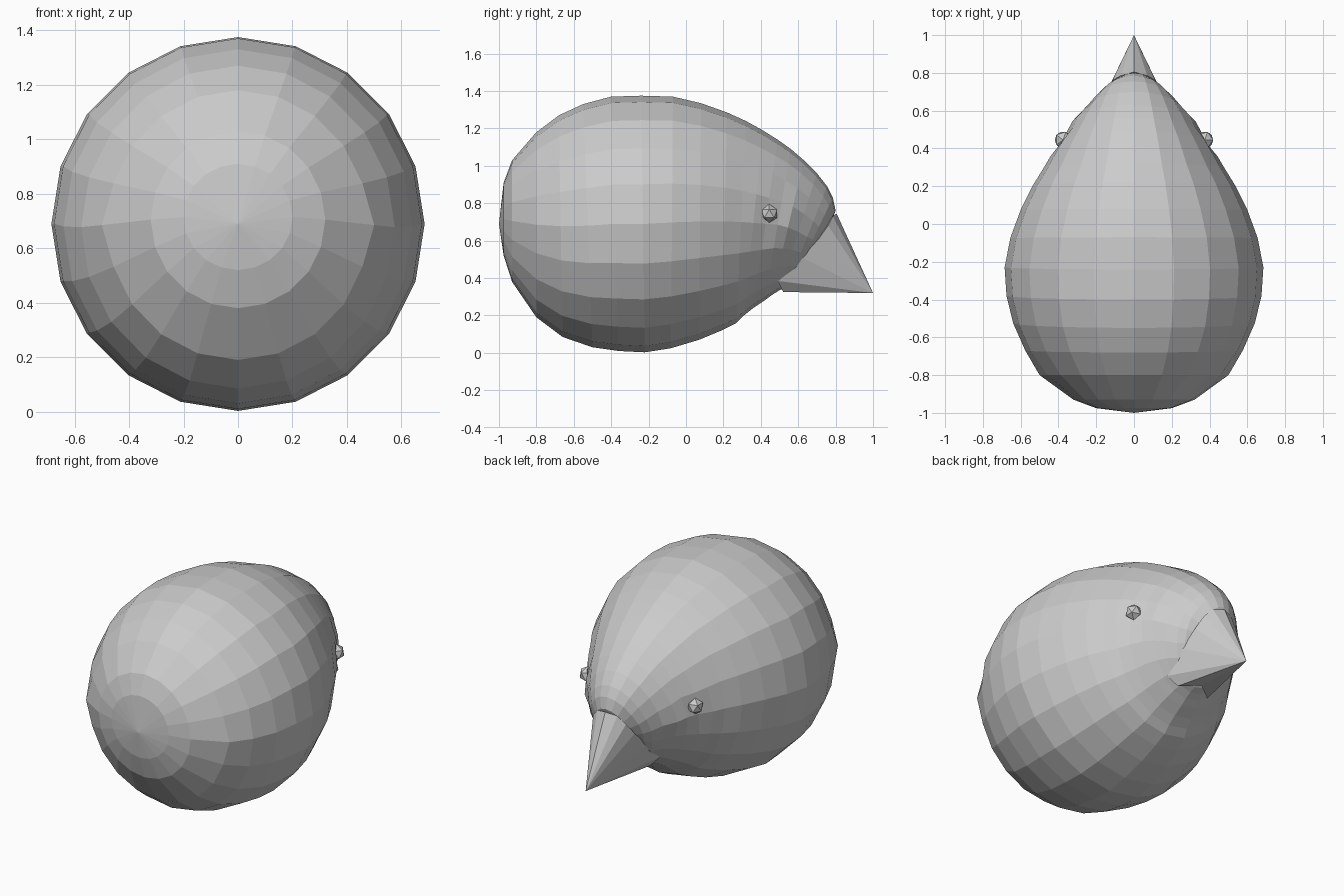
import bpy, math
from mathutils import Vector

if "Cube" in bpy.data.objects:
    bpy.data.objects.remove(bpy.data.objects["Cube"])

N = 20  # sides of the head


def make(name, verts, faces):
    me = bpy.data.meshes.new(name)
    me.from_pydata([tuple(v) for v in verts], [], faces)
    me.update()
    ob = bpy.data.objects.new(name, me)
    bpy.context.collection.objects.link(ob)
    return ob


# Head: rings (top y, top z, bottom y, bottom z, half width), tilting towards the beak
rings = [
    (-.975, .91, -.975, .52, .20), (-.93, 1.03, -.93, .38, .32),
    (-.80, 1.18, -.80, .19, .48), (-.68, 1.27, -.66, .085, .575),
    (-.55, 1.33, -.50, .03, .64), (-.40, 1.37, -.36, .01, .675),
    (-.24, 1.375, -.22, .003, .685), (-.07, 1.37, -.08, .025, .655),
    (.08, 1.335, .07, .07, .60), (.22, 1.285, .19, .12, .535),
    (.32, 1.24, .27, .16, .475), (.41, 1.19, .31, .20, .43),
    (.49, 1.14, .36, .24, .385), (.56, 1.09, .42, .28, .34),
    (.63, 1.03, .46, .31, .30), (.70, .96, .50, .335, .255),
    (.755, .89, .54, .35, .205), (.785, .83, .57, .38, .17),
    (.80, .76, .60, .42, .12),
]
verts = []
for ty, tz, by, bz, w in rings:
    for i in range(N):
        a = 2 * math.pi * i / N
        t = (1 + math.cos(a)) / 2
        verts.append(Vector((w * math.sin(a), by + (ty - by) * t, bz + (tz - bz) * t)))

# Eye bulge, hollows around the eye and cheek: (y, z, radius, outward push)
dents = [(.45, .74, .06, .03), (.37, .76, .07, -.03), (.52, .66, .07, -.03),
         (.42, .60, .06, -.015), (.55, .80, .06, -.015), (.48, .84, .06, .012),
         (-.80, .68, .07, -.02), (.66, .66, .05, .015)]
for v in verts:
    if abs(v.x) < .05:
        continue
    push = sum(p * math.exp(-((v.y - y) ** 2 + (v.z - z) ** 2) / r ** 2)
               for y, z, r, p in dents)
    v.x += math.copysign(push, v.x)

faces = [(r * N + i, r * N + (i + 1) % N, (r + 1) * N + (i + 1) % N, (r + 1) * N + i)
         for r in range(len(rings) - 1) for i in range(N)]
verts += [Vector((0, -1, .69)), Vector((0, .74, .6))]
back, face = len(verts) - 2, len(verts) - 1
last = (len(rings) - 1) * N
for i in range(N):
    j = (i + 1) % N
    faces += [(back, j, i), (face, last + i, last + j)]
make("head", verts, faces)

# Beak: pointed cone over a slanted base outline, right half mirrored
half = [(0, .805, .745), (.07, .785, .73), (.115, .76, .68), (.14, .71, .61),
        (.16, .62, .51), (.165, .49, .385), (.11, .52, .325), (0, .60, .335)]
outline = half + [(-x, y, z) for x, y, z in half[-2:0:-1]]
n = len(outline)
make("beak", outline + [(0, 1, .32), (0, .60, .52)],
     [(i, (i + 1) % n, n) for i in range(n)] + [((i + 1) % n, i, n + 1) for i in range(n)])

# Fix face directions
import bmesh
for ob in bpy.context.collection.objects:
    bm = bmesh.new()
    bm.from_mesh(ob.data)
    bmesh.ops.recalc_face_normals(bm, faces=bm.faces)
    bm.to_mesh(ob.data)
    bm.free()

# Eyes: small low-poly balls set into the sockets
for side, s in (("right", 1), ("left", -1)):
    bpy.ops.mesh.primitive_ico_sphere_add(subdivisions=1, radius=.05,
                                          location=(s * .375, .445, .745))
    bpy.context.object.name = side + "_eye"
